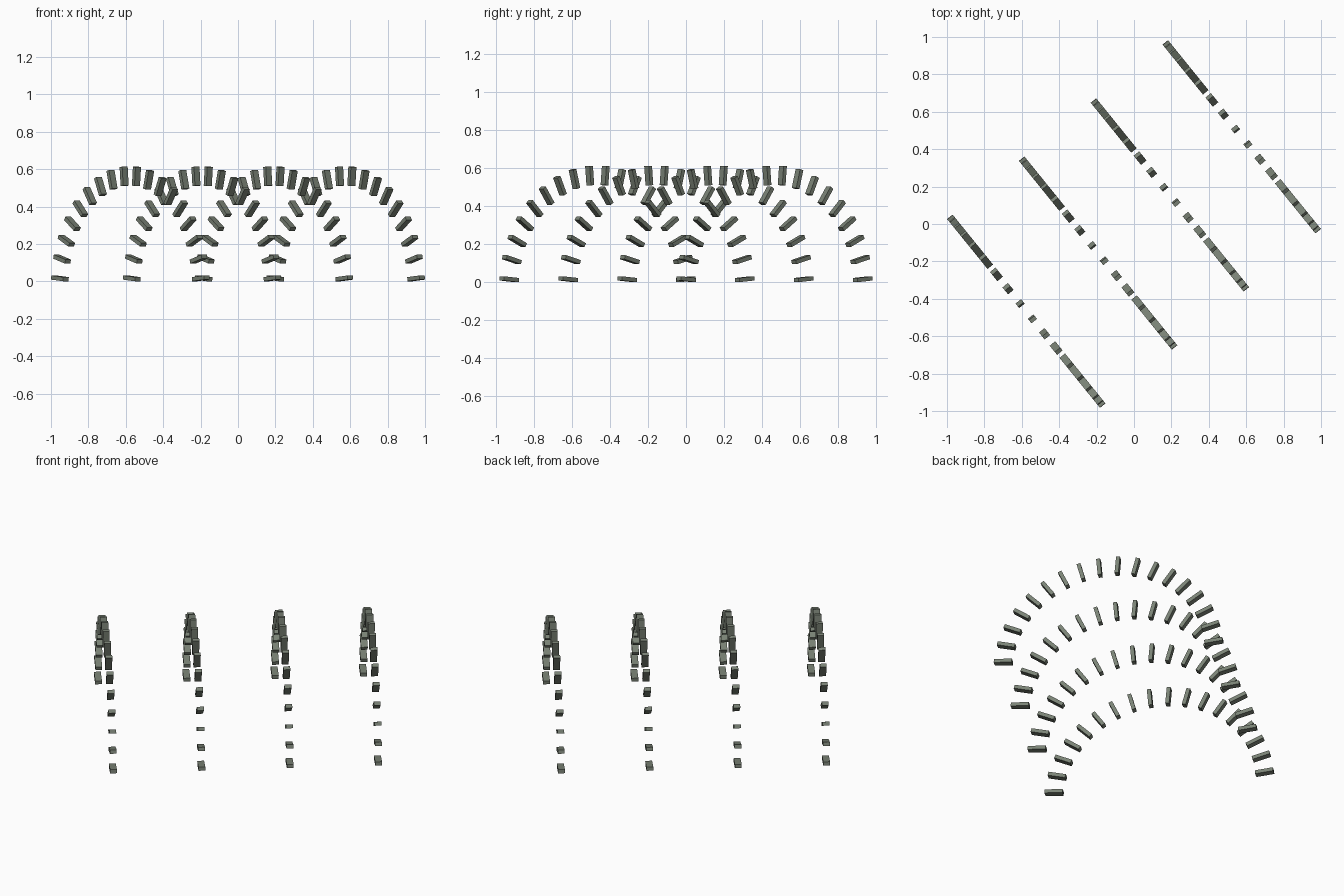
import bpy
from math import radians, cos, sin
from mathutils import Matrix, Vector

cube = bpy.data.objects.get("Cube")
if cube:
    bpy.data.objects.remove(cube, do_unlink=True)

ROWS, BLOCKS = 4, 18
RADIUS, SPACING, TURN = 0.6, 0.494, radians(-51)
LENGTH, WIDTH, THICK = 0.102, 0.038, 0.022
DROP = 0.0365  # arch centre lies a little below the ground

# Weathered grey-green stone
stone = bpy.data.materials.new("grey_green_stone")
stone.use_nodes = True
colour = (0.195, 0.225, 0.18, 1)
stone.diffuse_color = colour
stone.node_tree.nodes["Principled BSDF"].inputs["Base Color"].default_value = colour

# One block shared by every arch, long side pointing outwards
bpy.ops.mesh.primitive_cube_add(size=1)
first = bpy.context.object
block_mesh = first.data
block_mesh.name = "arch_block"
block_mesh.transform(Matrix.Diagonal((LENGTH, WIDTH, THICK, 1)))
block_mesh.materials.append(stone)
bpy.data.objects.remove(first, do_unlink=True)

# Four parallel arches of separate radiating blocks
turn = Matrix.Rotation(TURN, 4, 'Z')
for row in range(ROWS):
    offset = (row - (ROWS - 1) / 2) * SPACING
    for i in range(BLOCKS):
        angle = radians(180 * (i + 0.5) / BLOCKS)
        place = Vector((RADIUS * cos(angle), offset, RADIUS * sin(angle) - DROP))
        block = bpy.data.objects.new(f"arch_{row + 1}_block_{i + 1}", block_mesh)
        block.matrix_world = turn @ Matrix.Translation(place) @ Matrix.Rotation(-angle, 4, 'Y')
        bpy.context.collection.objects.link(block)
